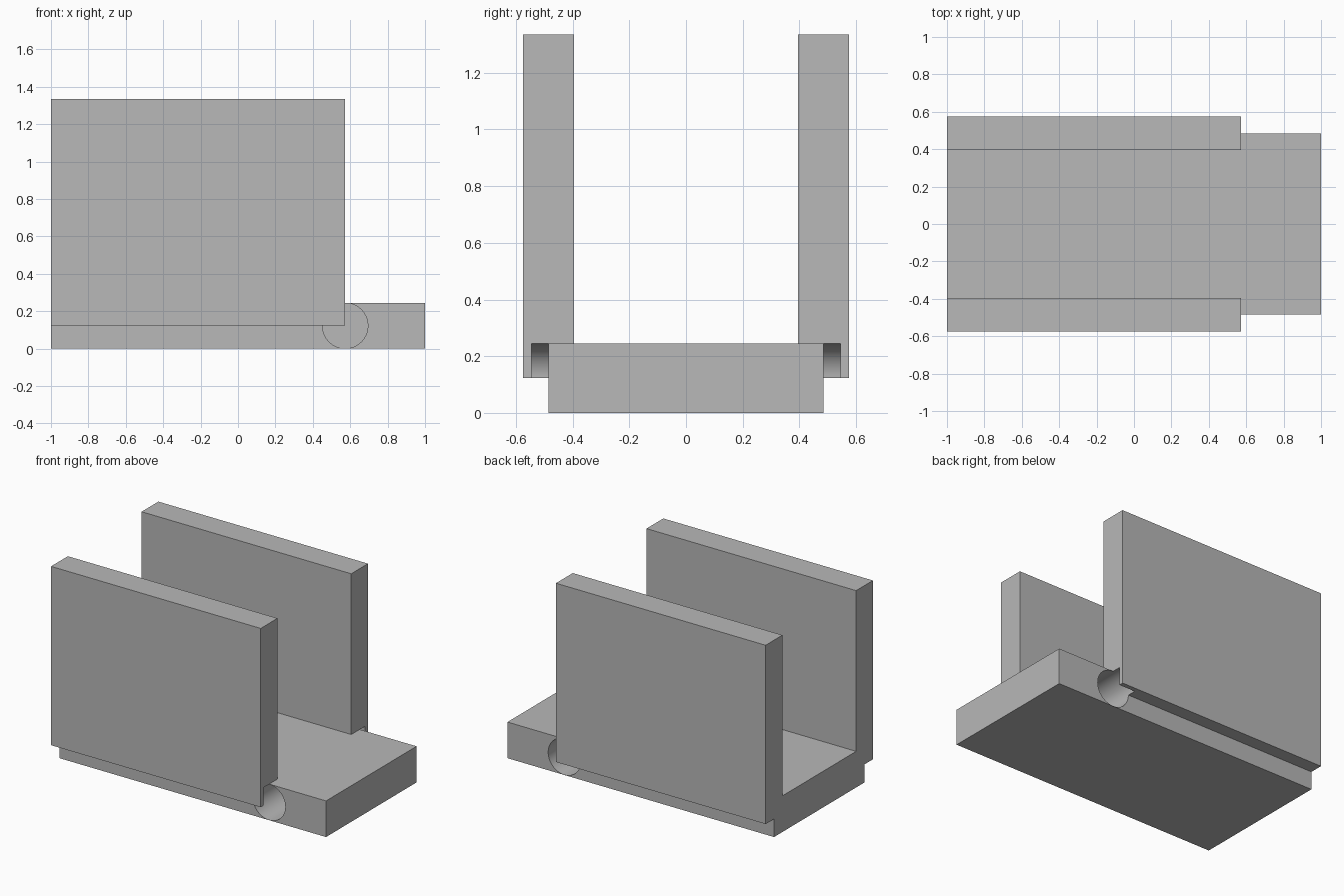
import bpy
import bmesh
import math
from mathutils import Matrix

cube = bpy.data.objects.get("Cube")
if cube:
    bpy.data.objects.remove(cube, do_unlink=True)

grey = bpy.data.materials.new("plain grey")
grey.use_nodes = True
colour = (0.48, 0.48, 0.48, 1)
grey.diffuse_color = colour
grey.node_tree.nodes["Principled BSDF"].inputs["Base Color"].default_value = colour

BACK, WALL_END, FRONT = -1.0, 0.573, 1.0
BASE_HALF, BASE_TOP = 0.485, 0.245
WALL_IN, WALL_OUT = 0.395, 0.575
WALL_BOTTOM, WALL_TOP = 0.1225, 1.335


def finish(name, bm):
    bmesh.ops.recalc_face_normals(bm, faces=bm.faces)
    mesh = bpy.data.meshes.new(name)
    bm.to_mesh(mesh)
    bm.free()
    mesh.materials.append(grey)
    obj = bpy.data.objects.new(name, mesh)
    bpy.context.collection.objects.link(obj)
    return obj


def extrude_profile(name, profile, x0, x1):
    """Extrude a (y, z) outline along x."""
    bm = bmesh.new()
    face = bm.faces.new([bm.verts.new((x0, y, z)) for y, z in profile])
    new = bmesh.ops.extrude_face_region(bm, geom=[face])["geom"]
    verts = [v for v in new if isinstance(v, bmesh.types.BMVert)]
    bmesh.ops.translate(bm, verts=verts, vec=(x1 - x0, 0, 0))
    return finish(name, bm)


def combine(target, tool, operation):
    mod = target.modifiers.new(operation, 'BOOLEAN')
    mod.operation = operation
    mod.solver = 'EXACT'
    mod.object = tool
    bpy.context.view_layer.objects.active = target
    bpy.ops.object.modifier_apply(modifier=mod.name)
    bpy.data.objects.remove(tool, do_unlink=True)


# Channel: two walls stepped out over the base sides
half = [(WALL_IN, BASE_TOP), (WALL_IN, WALL_TOP), (WALL_OUT, WALL_TOP),
        (WALL_OUT, WALL_BOTTOM), (BASE_HALF, WALL_BOTTOM), (BASE_HALF, 0)]
outline = half + [(-y, z) for y, z in reversed(half)]
body = extrude_profile("channel_bracket", outline, BACK, WALL_END)

# Base tongue extending past the walls
slab = [(-BASE_HALF, 0), (BASE_HALF, 0), (BASE_HALF, BASE_TOP), (-BASE_HALF, BASE_TOP)]
tongue = extrude_profile("base_tongue", slab, 0, FRONT)
combine(body, tongue, 'UNION')

# Blind side bores that also notch the lower wall corners
BORE_IN, BORE_OUT, RADIUS = 0.08, 0.545, 0.1215
for side in (-1, 1):
    bm = bmesh.new()
    place = (Matrix.Translation((WALL_END, side * (BORE_IN + BORE_OUT) / 2, WALL_BOTTOM))
             @ Matrix.Rotation(math.pi / 2, 4, 'X'))
    bmesh.ops.create_cone(bm, cap_ends=True, segments=64, radius1=RADIUS,
                          radius2=RADIUS, depth=BORE_OUT - BORE_IN, matrix=place)
    cutter = finish("bore_cutter", bm)
    cutter.hide_render = True
    combine(body, cutter, 'DIFFERENCE')

# Smooth bores, sharp box edges
bpy.ops.object.select_all(action='DESELECT')
body.select_set(True)
bpy.context.view_layer.objects.active = body
bpy.ops.object.shade_smooth_by_angle(angle=math.radians(30))
